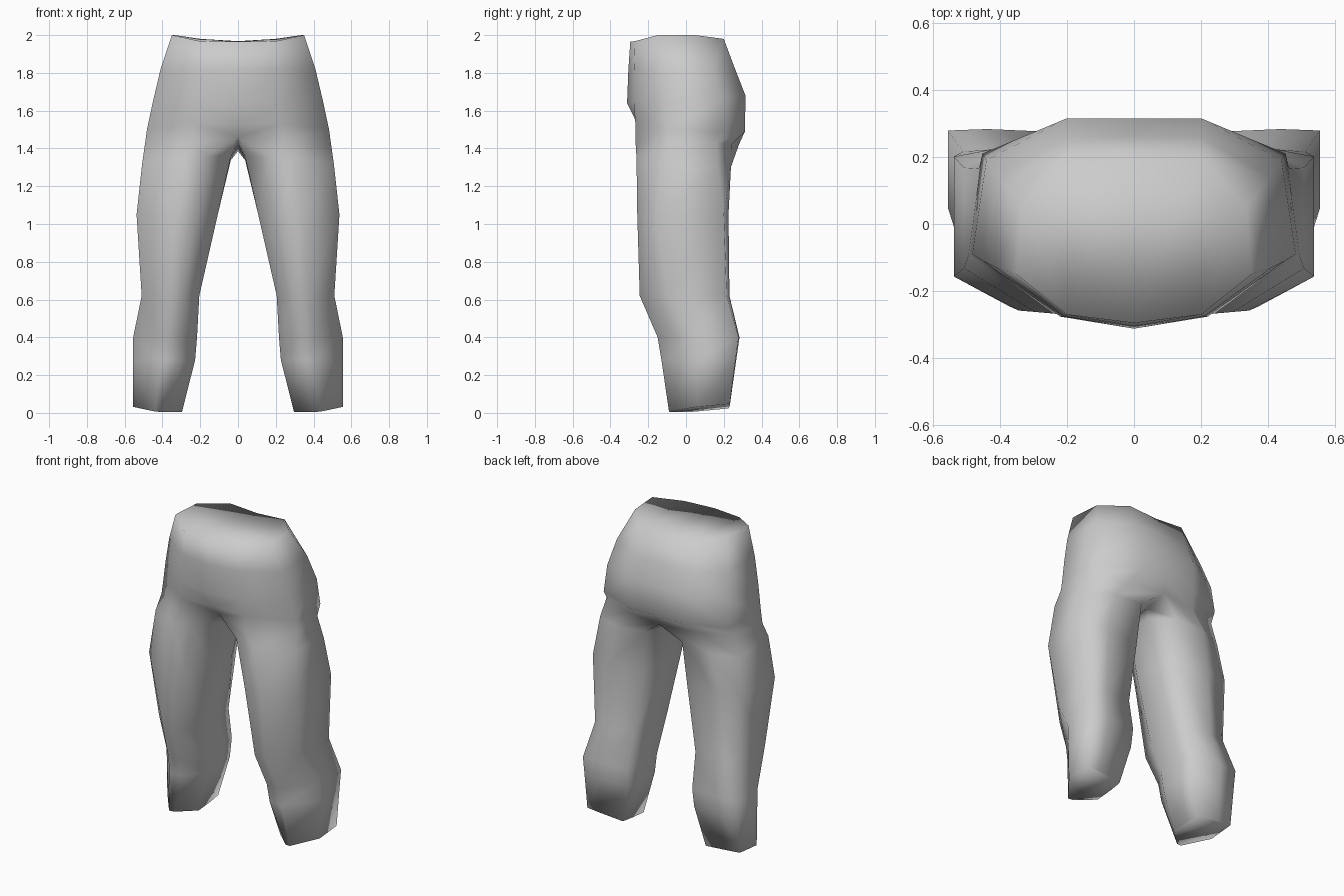
import bpy, bmesh

if "Cube" in bpy.data.objects:
    bpy.data.objects.remove(bpy.data.objects["Cube"])

mat = bpy.data.materials.new("grey cloth")
mat.diffuse_color = (0.6, 0.6, 0.6, 1)
mat.use_nodes = True
mat.node_tree.nodes["Principled BSDF"].inputs["Base Color"].default_value = mat.diffuse_color

bm = bmesh.new()


def ring(points):
    return [bm.verts.new(p) for p in points]


def bridge(a, b, closed=False):
    """Join two loops of equal length with quads."""
    n = len(a)
    for i in range(n if closed else n - 1):
        j = (i + 1) % n
        bm.faces.new((a[i], a[j], b[j], b[i]))


# Hip loops for one half, from centre front round the side to centre back
hips = [
    [(0, -.295, 1.965), (.2, -.27, 1.968), (.35, -.15, 2), (.335, .05, 2), (.2, .2, 1.98), (0, .2, 1.968)],
    [(0, -.305, 1.82), (.21, -.275, 1.82), (.41, -.13, 1.82), (.405, .14, 1.82), (.2, .26, 1.82), (0, .26, 1.82)],
    [(0, -.312, 1.64), (.22, -.276, 1.64), (.45, -.11, 1.65), (.44, .19, 1.66), (.2, .315, 1.68), (0, .315, 1.68)],
    [(0, -.258, 1.53), (.23, -.268, 1.53), (.482, -.09, 1.5), (.452, .21, 1.49), (.2, .312, 1.49), (0, .312, 1.49)],
]
loops = [ring(p) for p in hips]
for a, b in zip(loops, loops[1:]):
    bridge(b, a)

# Waist cap
t = loops[0]
bm.faces.new((t[0], t[1], t[4], t[5]))
bm.faces.new((t[1], t[2], t[3], t[4]))

# Crotch loop: six points below the hips, plus two on the centre line
crotch = ring([(0, -.2, 1.46), (.24, -.267, 1.43), (.493, -.09, 1.42), (.462, .165, 1.43),
               (.25, .24, 1.42), (0, .28, 1.42), (0, .12, 1.385), (0, -.08, 1.42)])
bridge(crotch[:6], loops[-1])

# Leg loops: height, inner x, outer x, front y, back y,
# outer side start and end, back inner corner, hem tilt
legs = [
    (1.37, .038, .507, -.262, .238, .26, .86, .20, -.045),
    (1.05, .107, .537, -.258, .225, .21, .95, .12, 0),
    (.62, .205, .510, -.245, .230, .32, .97, .06, 0),
    (.40, .217, .555, -.150, .283, .46, .99, .06, 0),
    (.28, .227, .555, -.130, .266, .46, .99, .04, 0),
    (-.006, .297, .555, -.090, .232, .46, 1, .02, .03),
]
prev = crotch
for z, xi, xo, yf, yb, start, end, corner, tilt in legs:
    front = .42 if tilt > 0 else .27  # the hem comes to a point at the front
    uv = [(front, .02), (.55, 0), (1, start), (1, end), (.65, 1), (corner, .98), (0, .72), (0, .33)]
    cur = ring([(xi + u * (xo - xi), yf + v * (yb - yf), z + tilt * (.8 * u + v)) for u, v in uv])
    bridge(cur, prev, True)
    prev = cur
bm.faces.new(prev)  # hem cap

bmesh.ops.recalc_face_normals(bm, faces=bm.faces)
mesh = bpy.data.meshes.new("trousers")
bm.to_mesh(mesh)
bm.free()
mesh.materials.append(mat)
mesh.shade_smooth()
trousers = bpy.data.objects.new("trousers", mesh)
bpy.context.collection.objects.link(trousers)

# Mirror the half to the other leg
mirror = trousers.modifiers.new("mirror", 'MIRROR')
mirror.use_clip = True
mirror.merge_threshold = 0.001
